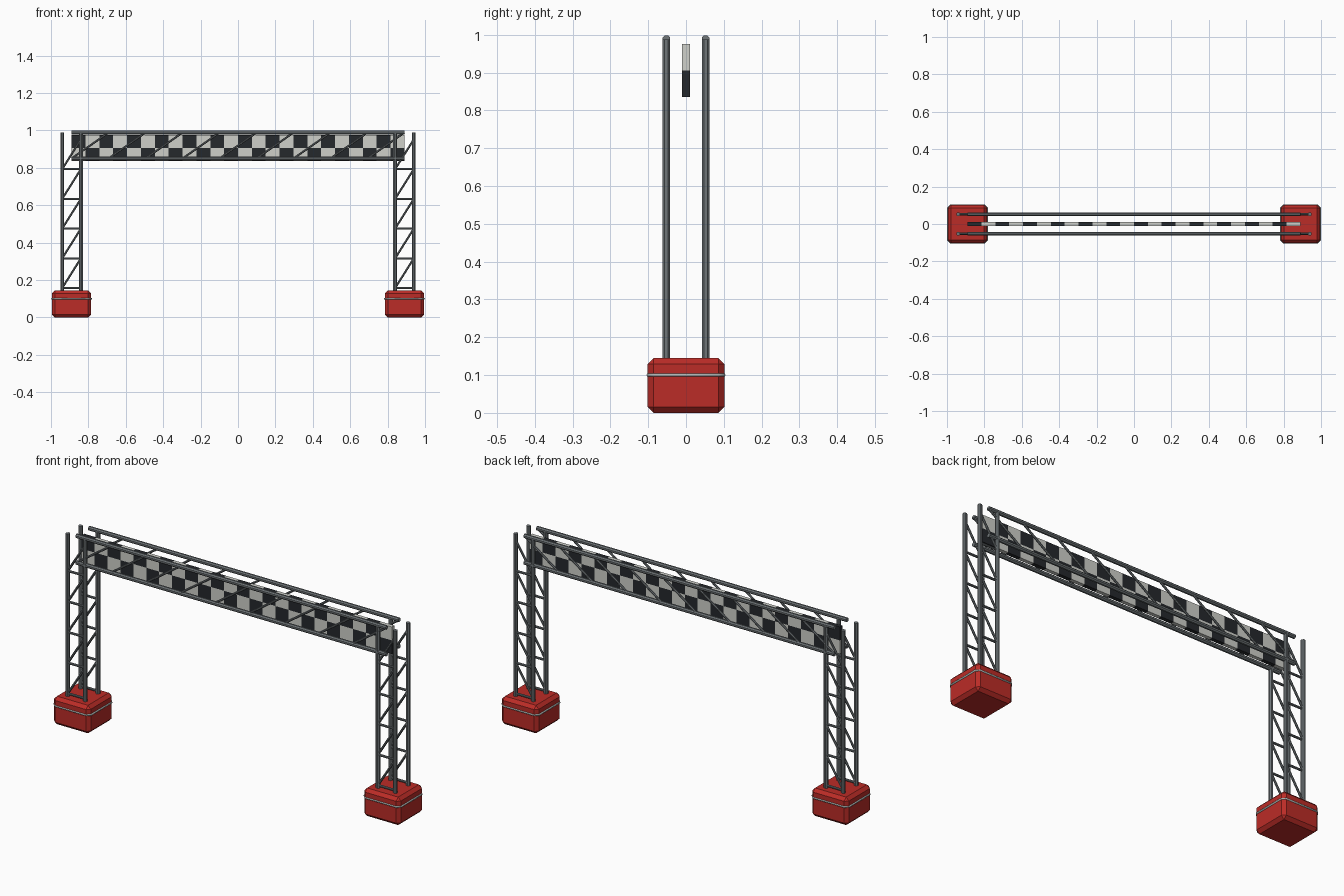
import bpy, bmesh, math
from mathutils import Vector, Matrix

if "Cube" in bpy.data.objects:
    bpy.data.objects.remove(bpy.data.objects["Cube"])


def material(name, rgb):
    m = bpy.data.materials.new(name)
    m.diffuse_color = (*rgb, 1)
    m.use_nodes = True
    m.node_tree.nodes["Principled BSDF"].inputs["Base Color"].default_value = m.diffuse_color
    return m


RED = material("red", (0.5, 0.025, 0.02))
STEEL = material("steel", (0.16, 0.18, 0.19))
STRAP = material("strap_grey", (0.42, 0.45, 0.44))
WHITE = material("white", (0.62, 0.63, 0.59))
BLACK = material("black", (0.018, 0.021, 0.025))


def finish(name, bm, *mats):
    me = bpy.data.meshes.new(name)
    bm.to_mesh(me)
    bm.free()
    ob = bpy.data.objects.new(name, me)
    bpy.context.collection.objects.link(ob)
    for m in mats:
        me.materials.append(m)
    return ob


def tube(bm, a, b, r, sides=8):
    a, b = Vector(a), Vector(b)
    d = b - a
    rot = d.to_track_quat('Z', 'Y').to_matrix().to_4x4()
    spin = Matrix.Rotation(math.pi / sides, 4, 'Z')
    bmesh.ops.create_cone(bm, cap_ends=True, segments=sides, radius1=r, radius2=r,
                          depth=d.length, matrix=Matrix.Translation((a + b) / 2) @ rot @ spin)


CX, HALF, PY = 0.89, 0.05, 0.052     # leg centre, half leg width, truss plane
POST_R, BRACE_R = 0.011, 0.006

for side, s in (("left", -1), ("right", 1)):
    cx = s * CX

    # chamfered ballast block
    bm = bmesh.new()
    bmesh.ops.create_cube(bm, size=1, matrix=Matrix.Translation((cx, 0, 0.0725))
                          @ Matrix.Diagonal((0.21, 0.203, 0.145, 1)))
    bmesh.ops.bevel(bm, geom=bm.edges[:], offset=0.016, segments=1, affect='EDGES')
    finish(side + "_base", bm, RED)

    # strap around the block
    cu = bpy.data.curves.new(side + "_base_strap", 'CURVE')
    cu.dimensions = '3D'
    cu.bevel_depth = 0.005
    cu.bevel_resolution = 1
    hx, hy, c = 0.105, 0.1, 0.016
    quarter = [(hx, hy - c), (hx - c, hy)]
    pts = (quarter + [(-x, y) for x, y in quarter[::-1]]
           + [(-x, -y) for x, y in quarter] + [(x, -y) for x, y in quarter[::-1]])
    sp = cu.splines.new('POLY')
    sp.points.add(len(pts) - 1)
    for p, (x, y) in zip(sp.points, pts):
        p.co = (cx + x, y, 0.1, 1)
    sp.use_cyclic_u = True
    cu.materials.append(STRAP)
    bpy.context.collection.objects.link(bpy.data.objects.new(side + "_base_strap", cu))

    # four upright posts
    bm = bmesh.new()
    for x in (cx - HALF, cx + HALF):
        for y in (-PY, PY):
            tube(bm, (x, y, 0.14), (x, y, 0.988), POST_R)
    finish(side + "_leg_posts", bm, STEEL)

    # rungs and diagonals in the front and back planes
    bm = bmesh.new()
    for y in (-PY, PY):
        for i in range(5):
            z = 0.157 + 0.159 * i
            tube(bm, (cx - HALF, y, z), (cx + HALF, y, z), BRACE_R)
            tube(bm, (cx - HALF, y, z), (cx + HALF, y, z + 0.159), BRACE_R)
    finish(side + "_leg_braces", bm, STEEL)

# horizontal beam chords and diagonals
Z_LOW, Z_HIGH, BAYS = 0.85, 0.988, 9
for name, y in (("front", -PY), ("back", PY)):
    bm = bmesh.new()
    for z in (Z_LOW, Z_HIGH):
        tube(bm, (-CX, y, z), (CX, y, z), POST_R)
    finish(name + "_beam_chords", bm, STEEL)
    bm = bmesh.new()
    step = 2 * CX / BAYS
    for i in range(BAYS):
        x = -CX + step * i
        tube(bm, (x, y, Z_LOW), (x + step, y, Z_HIGH), BRACE_R)
    finish(name + "_beam_braces", bm, STEEL)

# checkered banner panel, two rows of squares
COLS, Z0, Z1 = 24, 0.835, 0.975
bm = bmesh.new()
bmesh.ops.create_grid(bm, x_segments=COLS, y_segments=2, size=0.5,
                      matrix=Matrix.Translation((0, 0, (Z0 + Z1) / 2))
                      @ Matrix.Rotation(math.pi / 2, 4, 'X')
                      @ Matrix.Diagonal((2 * CX, Z1 - Z0, 1, 1)))
for f in bm.faces:
    p = f.calc_center_median()
    col = int((p.x + CX) / (2 * CX) * COLS)
    row = int(p.z > (Z0 + Z1) / 2)
    f.material_index = (col + row) % 2
banner = finish("checkered_banner", bm, WHITE, BLACK)
sol = banner.modifiers.new("thickness", 'SOLIDIFY')
sol.thickness = 0.02
sol.offset = 0
